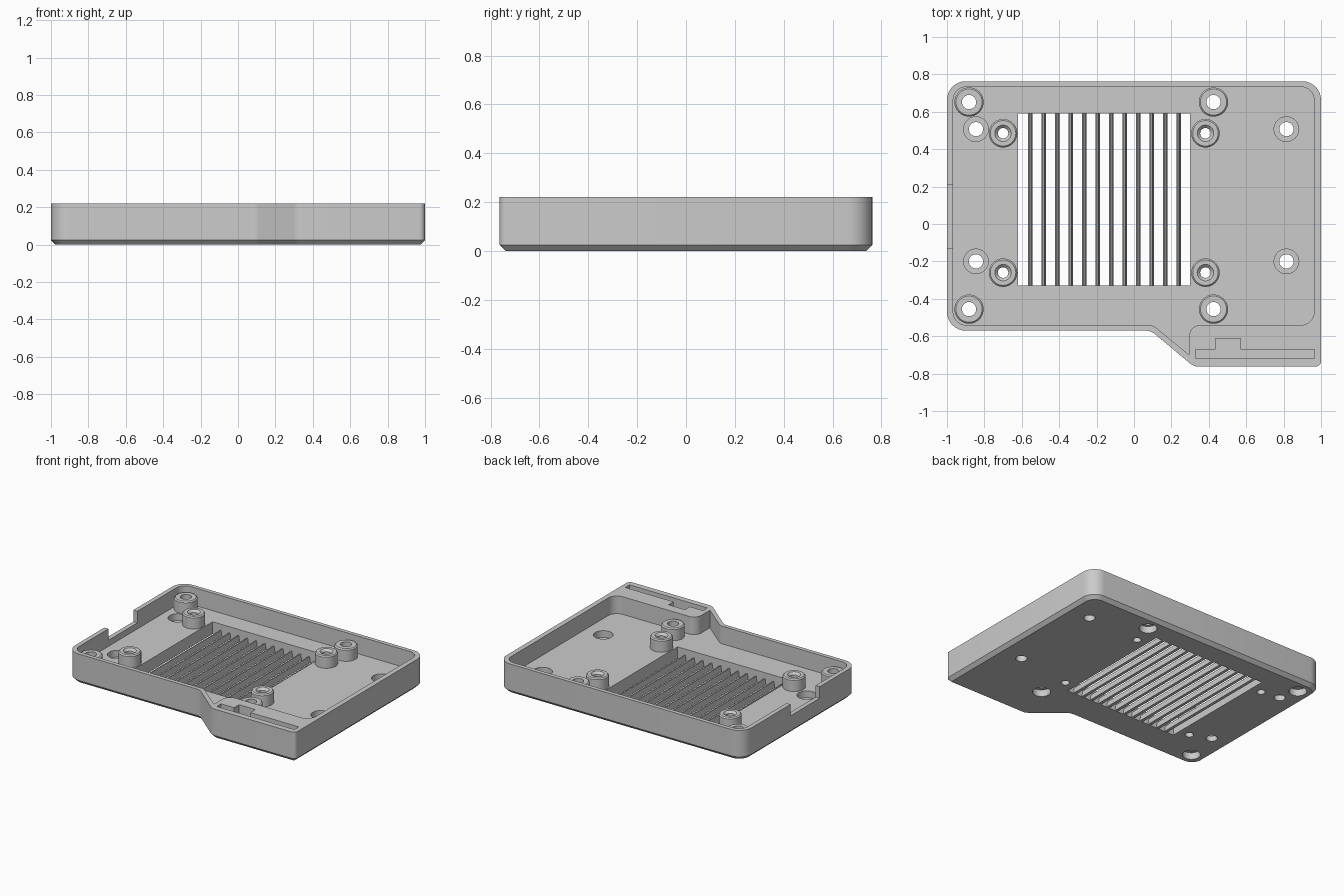
import bpy, bmesh, math
from mathutils import Vector

cube = bpy.data.objects.get("Cube")
if cube:
    bpy.data.objects.remove(cube)

GREY = (0.6, 0.6, 0.6, 1)
grey = bpy.data.materials.new("plain grey")
grey.use_nodes = True
grey.diffuse_color = GREY
grey.node_tree.nodes["Principled BSDF"].inputs["Base Color"].default_value = GREY

HEIGHT, FLOOR, POST_TOP, CHAMFER = 0.22, 0.09, 0.18, 0.025


def rounded(corners, steps=8):
    """Fillet a polygon given as (x, y, radius) corners."""
    out = []
    for i, (x, y, r) in enumerate(corners):
        p = Vector((x, y))
        if r == 0:
            out.append(p)
            continue
        u = (Vector(corners[i - 1][:2]) - p).normalized()
        v = (Vector(corners[(i + 1) % len(corners)][:2]) - p).normalized()
        half = math.acos(u.dot(v)) / 2
        c = p + (u + v).normalized() * (r / math.sin(half))
        a = p + u * (r / math.tan(half)) - c
        b = p + v * (r / math.tan(half)) - c
        start = math.atan2(a.y, a.x)
        sweep = math.atan2(a.x * b.y - a.y * b.x, a.dot(b))
        for k in range(steps + 1):
            t = start + sweep * k / steps
            out.append(c + Vector((math.cos(t), math.sin(t))) * r)
    return out


def inset(points, d):
    """Move a counter-clockwise outline inwards by d."""
    out = []
    for i, p in enumerate(points):
        e = (p - points[i - 1]).normalized()
        f = (points[(i + 1) % len(points)] - p).normalized()
        n, m = Vector((-e.y, e.x)), Vector((-f.y, f.x))
        out.append(p + (n + m) * (d / (1 + n.dot(m))))
    return out


def skin(name, rings, closed=False):
    """Bridge rings of 3D points; cap the ends unless the loop is closed."""
    bm = bmesh.new()
    loops = [[bm.verts.new(p) for p in ring] for ring in rings]
    pairs = list(zip(loops, loops[1:]))
    if closed:
        pairs.append((loops[-1], loops[0]))
    else:
        bm.faces.new(list(reversed(loops[0])))
        bm.faces.new(loops[-1])
    for a, b in pairs:
        for k in range(len(a)):
            n = (k + 1) % len(a)
            bm.faces.new((a[k], a[n], b[n], b[k]))
    mesh = bpy.data.meshes.new(name)
    bm.to_mesh(mesh)
    bm.free()
    mesh.materials.append(grey)
    obj = bpy.data.objects.new(name, mesh)
    bpy.context.collection.objects.link(obj)
    return obj


def prism(name, points, levels):
    """Stack an outline at (inset, z) levels, bottom first."""
    return skin(name, [[(p.x, p.y, z) for p in inset(points, d)] for d, z in levels])


def rectangle(x0, x1, y0, y1):
    return [Vector(p) for p in ((x0, y0), (x1, y0), (x1, y1), (x0, y1))]


def lathe(name, x, y, profile, closed=False, sides=40):
    """Revolve (radius, z) points, going up the outside."""
    angles = [2 * math.pi * k / sides for k in range(sides)]
    return skin(name, [[(x + r * math.cos(a), y + r * math.sin(a), z) for a in angles]
                       for r, z in profile], closed)


def cut(obj, cutter):
    cutter.hide_render = True
    mod = obj.modifiers.new("cut", 'BOOLEAN')
    mod.operation, mod.solver, mod.object = 'DIFFERENCE', 'EXACT', cutter
    bpy.context.view_layer.objects.active = obj
    bpy.ops.object.modifier_apply(modifier=mod.name)
    bpy.data.objects.remove(cutter)


# Tray body with a chamfered underside
outline = [(-1, -0.57, 0.1), (0.09, -0.57, 0.08), (0.32, -0.763, 0.08),
           (1, -0.763, 0.03), (1, 0.763, 0.1), (-1, 0.763, 0.1)]
tray = prism("tray", rounded(outline), [(CHAMFER, 0), (0, CHAMFER), (0, HEIGHT)])
parts = [tray]

# Main cavity
inner = [(-0.967, -0.54, 0.07), (0.1, -0.54, 0.06), (0.295, -0.7, 0),
         (0.295, -0.54, 0.06), (0.963, -0.54, 0.07), (0.963, 0.733, 0.07),
         (-0.967, 0.733, 0.07)]
cut(tray, prism("cavity_cutter", rounded(inner), [(0, FLOOR), (0, 0.3)]))

# Vent opening, side notch and tab slot
VX0, VX1, VY0, VY1 = -0.62, 0.3, -0.33, 0.59
cut(tray, prism("vent_cutter", rectangle(VX0, VX1, VY0, VY1), [(0, -0.1), (0, 0.2)]))
cut(tray, prism("notch_cutter", rectangle(-1.1, -0.9, -0.13, 0.21),
                [(0, 0.135), (0, 0.3)]))
slot = [(0.33, -0.72), (0.965, -0.72), (0.965, -0.67), (0.57, -0.67),
        (0.57, -0.612), (0.437, -0.612), (0.437, -0.67), (0.33, -0.67)]
cut(tray, prism("slot_cutter", [Vector(p) for p in slot], [(0, 0.13), (0, 0.3)]))

# Tapered vent slats
for i in range(12):
    x = -0.555 + i * 0.0722
    parts.append(prism(f"vent_slat_{i + 1}",
                       rectangle(x - 0.011, x + 0.011, VY0 - 0.01, VY1 + 0.01),
                       [(0, 0.001), (0.007, 0.045)]))

# Counterbored floor holes
for x in (-0.845, 0.815):
    for y in (-0.2, 0.507):
        cut(tray, lathe("floor_hole_cutter", x, y,
                        [(0.038, -0.1), (0.038, 0.04), (0.066, 0.04), (0.066, 0.15)]))

# Inner posts with countersunk holes
for x in (-0.7, 0.382):
    for y in (-0.26, 0.485):
        cut(tray, lathe("inner_hole_cutter", x, y, [(0.028, -0.1), (0.028, 0.2)]))
        parts.append(lathe(
            "inner_post", x, y,
            [(0.076, FLOOR - 0.005), (0.076, POST_TOP - 0.008), (0.068, POST_TOP),
             (0.044, POST_TOP), (0.028, POST_TOP - 0.016), (0.028, FLOOR - 0.005)],
            closed=True))

# Corner posts with screw recesses underneath
for x in (-0.882, 0.425):
    for y in (-0.455, 0.652):
        cut(tray, lathe("corner_hole_cutter", x, y,
                        [(0.06, -0.1), (0.06, 0.05), (0.038, 0.05), (0.038, 0.2)]))
        parts.append(lathe(
            "corner_post", x, y,
            [(0.078, FLOOR - 0.005), (0.078, POST_TOP - 0.008), (0.07, POST_TOP),
             (0.038, POST_TOP), (0.038, FLOOR - 0.005)], closed=True))

# Smooth the round walls and keep the hard edges
bpy.ops.object.select_all(action='DESELECT')
for part in parts:
    part.select_set(True)
bpy.context.view_layer.objects.active = tray
bpy.ops.object.shade_smooth_by_angle(angle=math.radians(30))
